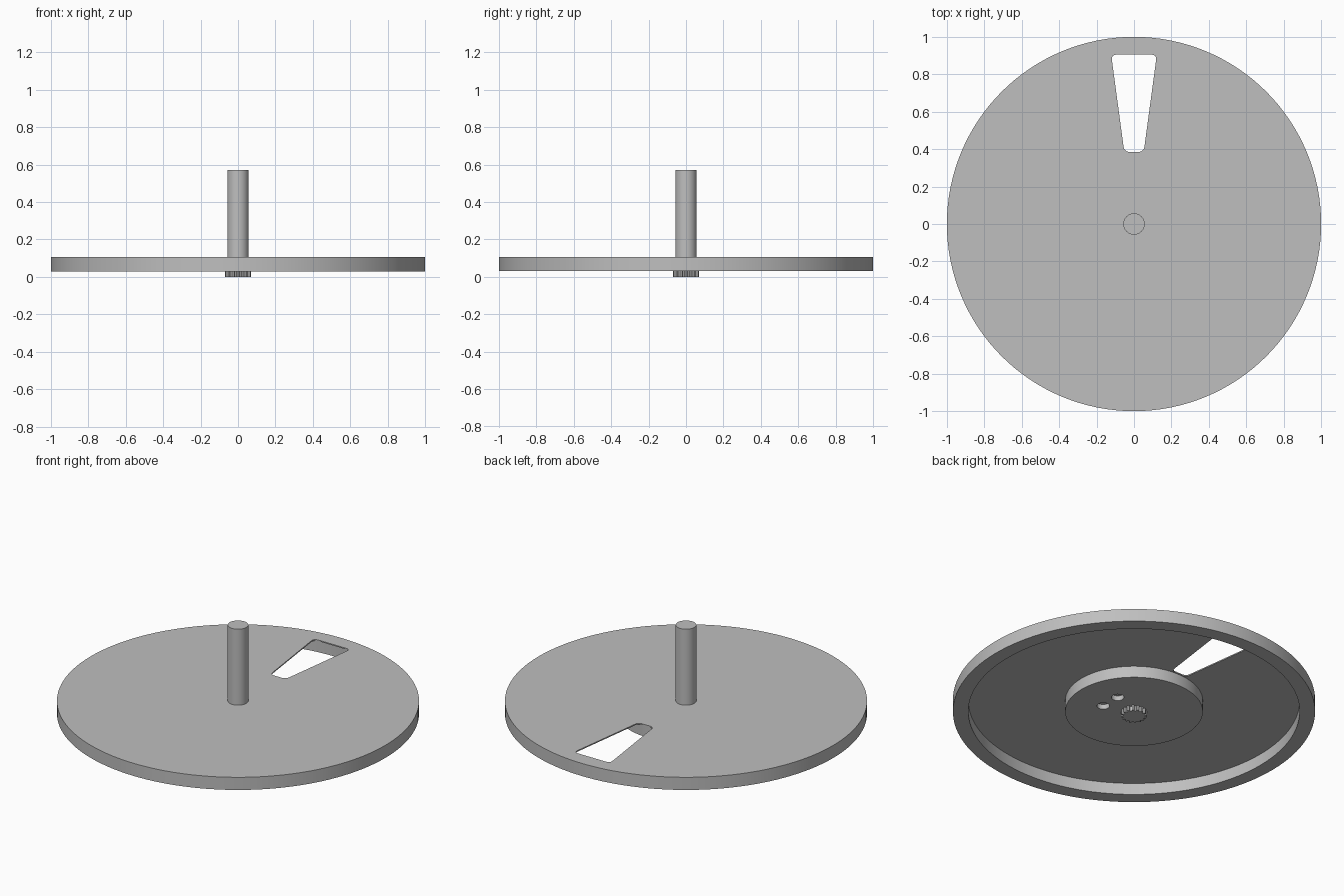
import bpy, bmesh
from math import cos, sin, pi, radians
from mathutils import Matrix

cube = bpy.data.objects.get("Cube")
if cube:
    bpy.data.objects.remove(cube, do_unlink=True)

grey = bpy.data.materials.new("light grey")
grey.use_nodes = True
colour = (0.52, 0.52, 0.52, 1)
grey.diffuse_color = colour
grey.node_tree.nodes["Principled BSDF"].inputs["Base Color"].default_value = colour

BOTTOM, TOP = 0.03, 0.107      # disc faces
WEB = 0.1                      # underside of the thin web
HUB_R, RIM_R = 0.38, 0.915


def finish(name, bm):
    """Turn a bmesh into a named grey object."""
    bmesh.ops.recalc_face_normals(bm, faces=bm.faces)
    mesh = bpy.data.meshes.new(name)
    bm.to_mesh(mesh)
    bm.free()
    mesh.materials.append(grey)
    obj = bpy.data.objects.new(name, mesh)
    bpy.context.collection.objects.link(obj)
    return obj


def lathe(name, profile, steps):
    """Revolve a radius/height profile round the z axis."""
    bm = bmesh.new()
    verts = [bm.verts.new((r, 0, z)) for r, z in profile]
    edges = [bm.edges.new(pair) for pair in zip(verts, verts[1:])]
    bmesh.ops.spin(bm, geom=verts + edges, cent=(0, 0, 0), axis=(0, 0, 1),
                   angle=2 * pi, steps=steps, use_duplicate=False)
    bmesh.ops.remove_doubles(bm, verts=bm.verts, dist=1e-5)
    return finish(name, bm)


def prism(name, outline, z0, z1, rounding=0):
    """Extrude an outline upward, optionally rounding its upright edges."""
    bm = bmesh.new()
    face = bm.faces.new([bm.verts.new((x, y, z0)) for x, y in outline])
    ext = bmesh.ops.extrude_face_region(bm, geom=[face])
    for v in ext["geom"]:
        if isinstance(v, bmesh.types.BMVert):
            v.co.z = z1
    if rounding:
        upright = [e for e in bm.edges
                   if abs(e.verts[0].co.z - e.verts[1].co.z) > 1e-4]
        bmesh.ops.bevel(bm, geom=upright, offset=rounding, segments=5,
                        profile=0.5, affect='EDGES')
    return finish(name, bm)


def cut(target, cutter):
    """Subtract a cutter and remove it."""
    mod = target.modifiers.new("cut", 'BOOLEAN')
    mod.operation = 'DIFFERENCE'
    mod.solver = 'EXACT'
    mod.object = cutter
    bpy.context.view_layer.objects.active = target
    bpy.ops.object.modifier_apply(modifier=mod.name)
    bpy.data.objects.remove(cutter, do_unlink=True)


# Disc: thin web with a deep rim and a central hub underneath
disc = lathe("disc", [(0, BOTTOM), (HUB_R, BOTTOM), (HUB_R, WEB), (RIM_R, WEB),
                      (RIM_R, BOTTOM), (1, BOTTOM), (1, TOP), (0, TOP)], 128)

# Tapered window through the web
window = [(-0.052, 0.385), (0.052, 0.385), (0.122, 0.905), (-0.122, 0.905)]
cut(disc, prism("window_cutter", window, 0.06, 0.2, rounding=0.026))

# Two blind holes in the hub
for y in (-0.062, 0.062):
    bm = bmesh.new()
    bmesh.ops.create_cone(bm, cap_ends=True, segments=32, radius1=0.035,
                          radius2=0.035, depth=0.06,
                          matrix=Matrix.Translation((0.17, y, BOTTOM)))
    cut(disc, finish("hole_cutter", bm))

# Upright shaft
shaft = lathe("shaft", [(0, TOP - 0.003), (0.057, TOP - 0.003),
                        (0.057, 0.57), (0, 0.57)], 48)

# Toothed spline below the hub
TEETH = 16
outline = []
for i in range(TEETH):
    for step, r in ((-0.3, 0.06), (-0.2, 0.071), (0.2, 0.071), (0.3, 0.06)):
        a = 2 * pi * (i + step) / TEETH
        outline.append((r * cos(a), r * sin(a)))
spline = prism("spline", outline, 0, BOTTOM + 0.002)

# Smooth round walls, sharp rims
bpy.ops.object.select_all(action='DESELECT')
for obj in (disc, shaft):
    obj.select_set(True)
bpy.context.view_layer.objects.active = disc
bpy.ops.object.shade_smooth_by_angle(angle=radians(30))
